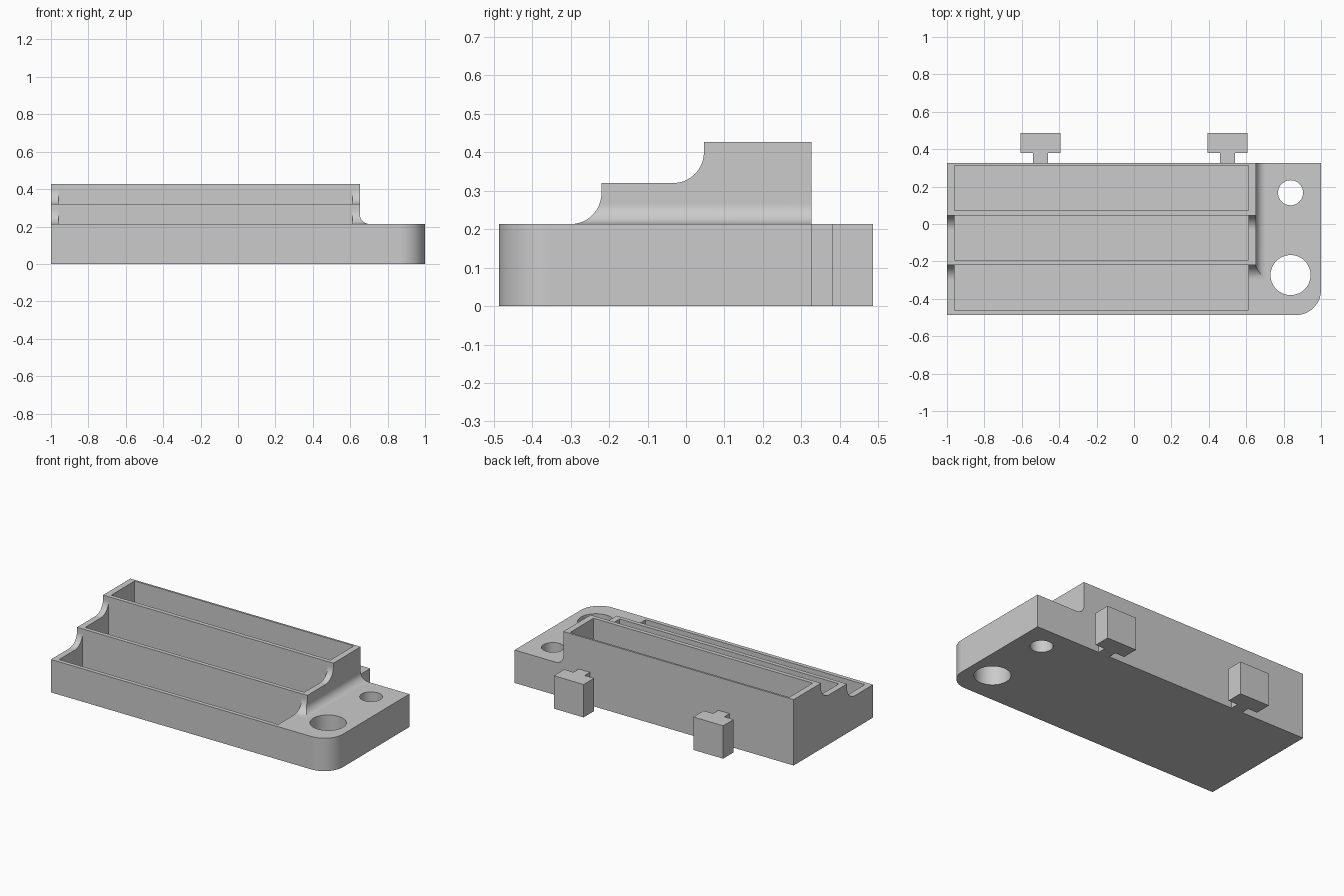
import bpy, bmesh
from math import sin, cos, radians
from mathutils import Vector

cube = bpy.data.objects.get("Cube")
if cube:
    bpy.data.objects.remove(cube, do_unlink=True)

BACK, FRONT = 0.3265, -0.4865
BASE_TOP, RISE, FLOOR = 0.2133, 0.1067, 0.0533
MID_TOP, TOP = BASE_TOP + RISE, BASE_TOP + 2 * RISE
STEP_1, STEP_2, COVE = -0.22, 0.0465, 0.08

grey = bpy.data.materials.new("mid grey plastic")
grey.use_nodes = True
grey.diffuse_color = (0.6, 0.6, 0.6, 1)
grey.node_tree.nodes["Principled BSDF"].inputs["Base Color"].default_value = (0.6, 0.6, 0.6, 1)


def arc(cx, cy, r, start, end, n=16):
    """Points on an arc, angles in degrees."""
    angles = [radians(start + (end - start) * i / n) for i in range(n + 1)]
    return [(cx + r * cos(a), cy + r * sin(a)) for a in angles]


def prism(name, outline, axis, low, high):
    """Extrude a closed 2D outline along x, y or z."""
    place = {"x": lambda u, v: Vector((low, u, v)),
             "y": lambda u, v: Vector((u, low, v)),
             "z": lambda u, v: Vector((u, v, low))}[axis]
    step = Vector([(high - low) * (axis == a) for a in "xyz"])
    bm = bmesh.new()
    face = bm.faces.new([bm.verts.new(place(u, v)) for u, v in outline])
    grown = bmesh.ops.extrude_face_region(bm, geom=[face], use_keep_orig=True)
    moved = [g for g in grown["geom"] if isinstance(g, bmesh.types.BMVert)]
    bmesh.ops.translate(bm, verts=moved, vec=step)
    bmesh.ops.recalc_face_normals(bm, faces=bm.faces)
    mesh = bpy.data.meshes.new(name)
    bm.to_mesh(mesh)
    bm.free()
    mesh.materials.append(grey)
    ob = bpy.data.objects.new(name, mesh)
    bpy.context.collection.objects.link(ob)
    return ob


def rect(x0, x1, y0, y1):
    return [(x0, y0), (x1, y0), (x1, y1), (x0, y1)]


def combine(target, cutter, operation):
    """Apply a boolean and discard the cutter."""
    cutter.hide_render = True
    mod = target.modifiers.new("cut", "BOOLEAN")
    mod.operation, mod.solver, mod.object = operation, "EXACT", cutter
    bpy.context.view_layer.objects.active = target
    bpy.ops.object.modifier_apply(modifier=mod.name)
    bpy.data.objects.remove(cutter, do_unlink=True)


# Stepped body: plan outline with one rounded corner
plan = [(-1, BACK), (-1, FRONT)] + arc(0.867, FRONT + 0.133, 0.133, -90, 0) + [(1, BACK)]
body = prism("tray_body", plan, "z", 0, 0.5)

# Side profile: two steps with coved ends
side = ([(-0.6, -0.1), (BACK + 0.1, -0.1), (BACK + 0.1, TOP), (STEP_2, TOP)]
        + arc(STEP_2 - COVE, MID_TOP + COVE, COVE, 0, -90)
        + [(STEP_1, MID_TOP)]
        + arc(STEP_1 - COVE, BASE_TOP + COVE, COVE, 0, -90)
        + [(-0.6, BASE_TOP)])
combine(body, prism("side_cutter", side, "x", -1.1, 1.1), "INTERSECT")

# Front profile: low mounting tab with a filleted riser
front = ([(-1.1, -0.1), (1.1, -0.1), (1.1, BASE_TOP)]
         + arc(0.704, BASE_TOP + 0.053, 0.053, -90, -180)
         + [(0.651, 0.6), (-1.1, 0.6)])
combine(body, prism("front_cutter", front, "y", -0.7, 0.7), "INTERSECT")

# Three long compartments of equal depth, each floor one step higher
for i, y1 in enumerate((STEP_1, STEP_2, STEP_2 + 0.267)):
    pocket = rect(-0.96, 0.611, y1 - 0.24, y1)
    combine(body, prism("pocket_cutter", pocket, "z", FLOOR + i * RISE, 0.7), "DIFFERENCE")

# Round holes in the tab
for y, r in ((0.167, 0.067), (-0.273, 0.107)):
    circle = arc(0.837, y, r, 0, 360, 48)[:-1]
    combine(body, prism("hole_cutter", circle, "z", -0.1, 0.4), "DIFFERENCE")

# Smooth coves, flat large faces
bpy.ops.object.select_all(action="DESELECT")
body.select_set(True)
bpy.context.view_layer.objects.active = body
bpy.ops.object.shade_smooth_by_angle(angle=radians(30))
body.modifiers.new("weighted", "WEIGHTED_NORMAL").keep_sharp = True

# T-shaped connectors on the back
for name, x in (("right_connector", -0.5), ("left_connector", 0.5)):
    half = [(0.04, BACK - 0.005), (0.04, 0.38), (0.107, 0.38), (0.107, 0.4865)]
    outline = [(x + u, v) for u, v in half] + [(x - u, v) for u, v in reversed(half)]
    prism(name, outline, "z", 0, BASE_TOP)
